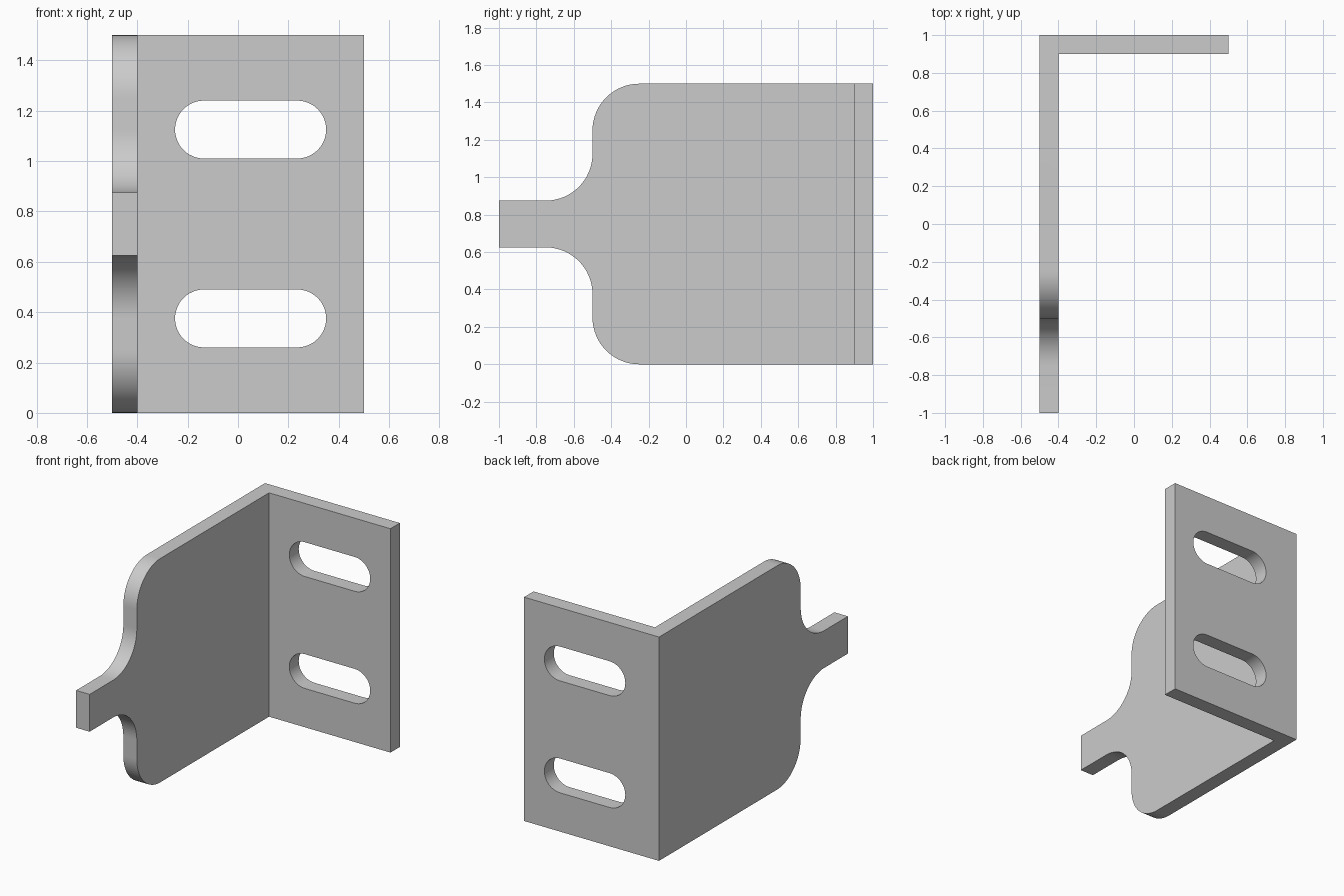
import bpy, bmesh
from math import cos, sin, pi, radians
from mathutils import Vector

cube = bpy.data.objects.get("Cube")
if cube:
    bpy.data.objects.remove(cube, do_unlink=True)

steel = bpy.data.materials.new("plain_grey_metal")
steel.use_nodes = True
grey = (0.6, 0.6, 0.6, 1)
steel.diffuse_color = grey
steel.node_tree.nodes["Principled BSDF"].inputs["Base Color"].default_value = grey


def arc(cx, cy, r, start, end, steps=16):
    """Points along a circular arc, angles in degrees."""
    angles = [radians(start + (end - start) * i / steps) for i in range(steps + 1)]
    return [(cx + r * cos(a), cy + r * sin(a)) for a in angles]


def prism(name, outline, place, sweep):
    """Extrude a 2D outline, placed in space by a function, along a vector."""
    bm = bmesh.new()
    face = bm.faces.new([bm.verts.new(place(u, v)) for u, v in outline])
    new = bmesh.ops.extrude_face_region(bm, geom=[face])["geom"]
    verts = [g for g in new if isinstance(g, bmesh.types.BMVert)]
    bmesh.ops.translate(bm, verts=verts, vec=Vector(sweep))
    bmesh.ops.recalc_face_normals(bm, faces=bm.faces[:])
    mesh = bpy.data.meshes.new(name)
    bm.to_mesh(mesh)
    bm.free()
    mesh.materials.append(steel)
    obj = bpy.data.objects.new(name, mesh)
    bpy.context.collection.objects.link(obj)
    return obj


def cut(target, cutter, operation):
    """Apply a boolean and discard the cutter."""
    cutter.hide_render = True
    mod = target.modifiers.new(operation, "BOOLEAN")
    mod.operation, mod.solver, mod.object = operation, "EXACT", cutter
    bpy.context.view_layer.objects.active = target
    bpy.ops.object.modifier_apply(modifier=mod.name)
    bpy.data.objects.remove(cutter, do_unlink=True)


# Angle section, taller than needed so the side profile trims it
section = [(-0.5, -1), (-0.4, -1), (-0.4, 0.9), (0.5, 0.9), (0.5, 1), (-0.5, 1)]
bracket = prism("angle_bracket", section, lambda x, y: (x, y, -0.2), (0, 0, 1.9))

# Side profile: rounded plate narrowing to a tab, mirrored about mid height
mid = 0.75
upper = [(-1.2, 0.125)] + arc(-0.75, 0.375, 0.25, -90, 0)
upper += arc(-0.25, 0.5, 0.25, 180, 90) + [(1.2, mid)]
profile = upper + [(y, -z) for y, z in reversed(upper)]
side = prism("side_profile", profile, lambda y, z: (-0.7, y, mid + z), (1.4, 0, 0))
cut(bracket, side, "INTERSECT")

# Two slotted holes through the mounting flange
slot = arc(0.235, 0, 0.115, -90, 90, 24) + arc(-0.135, 0, 0.115, 90, 270, 24)
for height in (0.375, 1.125):
    cutter = prism("slot_cutter", slot, lambda x, z: (x, 0.8, height + z), (0, 0.3, 0))
    cut(bracket, cutter, "DIFFERENCE")

# Smooth fillets, sharp plate edges
bpy.ops.object.select_all(action="DESELECT")
bracket.select_set(True)
bpy.context.view_layer.objects.active = bracket
bpy.ops.object.shade_smooth_by_angle(angle=radians(30))
